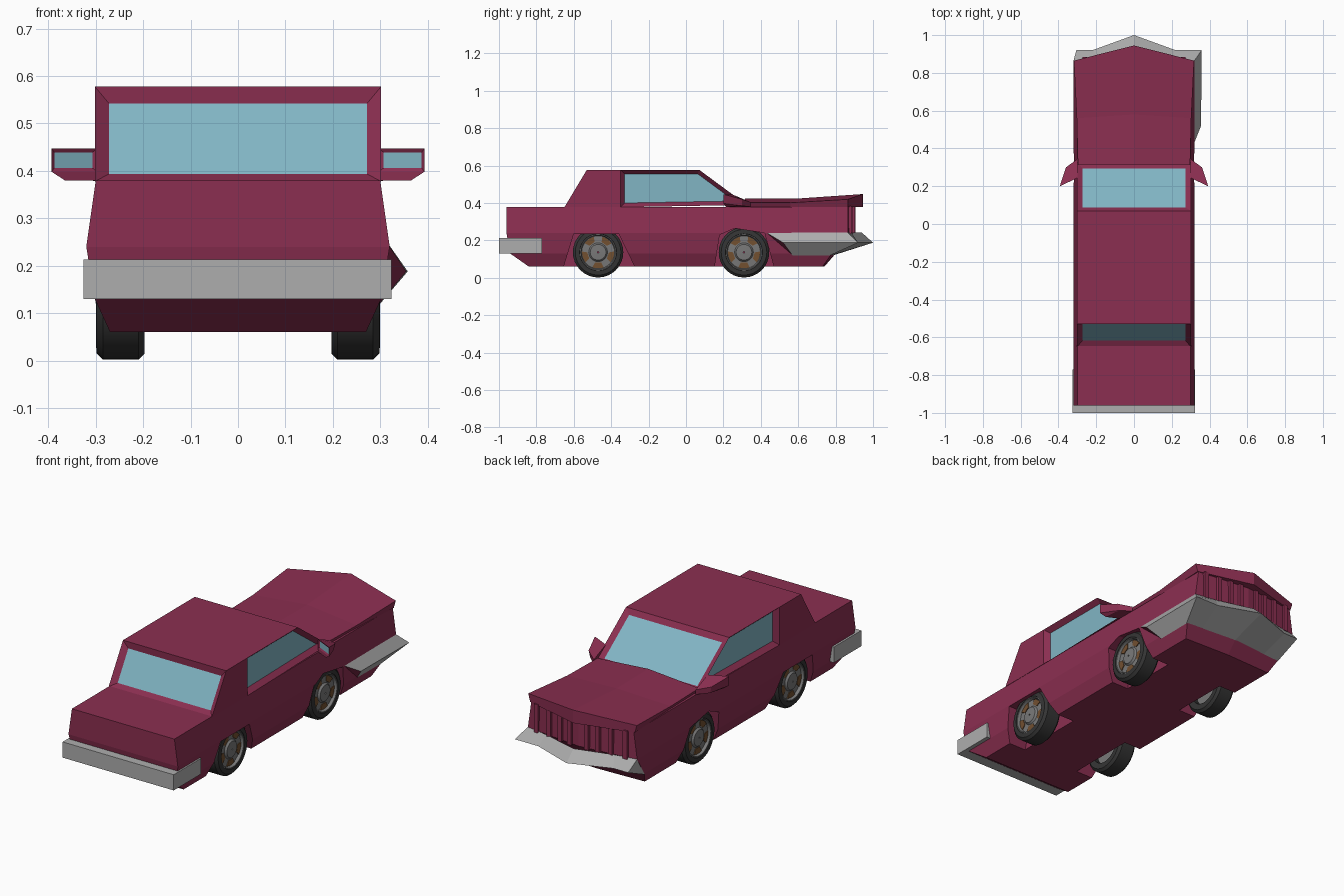
import bpy, bmesh, math
from mathutils import Vector

old = bpy.data.objects.get("Cube")
if old:
    bpy.data.objects.remove(old, do_unlink=True)


def material(name, r, g, b):
    m = bpy.data.materials.new(name)
    m.diffuse_color = (r, g, b, 1)
    m.use_nodes = True
    m.node_tree.nodes["Principled BSDF"].inputs["Base Color"].default_value = (r, g, b, 1)
    return m


MAROON = material("maroon_paint", .26, .028, .082)
GLASS = material("pale_blue_glass", .22, .46, .55)
CHROME = material("bumper_grey", .42, .42, .42)
RUBBER = material("tyre_black", .035, .035, .035)
RIM = material("rim_grey", .19, .19, .19)
BROWN = material("rim_brown", .17, .08, .03)


def build(name, verts, faces, mats, insets=(), tint=None):
    """Mesh from points; insets lists (face, thickness, depth) for glass panes."""
    bm = bmesh.new()
    vs = [bm.verts.new(v) for v in verts]
    fs = [bm.faces.new([vs[i] for i in f]) for f in faces]
    bmesh.ops.recalc_face_normals(bm, faces=bm.faces)
    for i, thick, depth in insets:
        bmesh.ops.inset_individual(bm, faces=[fs[i]], thickness=thick, depth=depth,
                                   use_even_offset=True)
        fs[i].material_index = 1
    for i in tint or ():
        fs[i].material_index = 1
    me = bpy.data.meshes.new(name)
    bm.to_mesh(me)
    bm.free()
    ob = bpy.data.objects.new(name, me)
    bpy.context.collection.objects.link(ob)
    for m in mats:
        me.materials.append(m)
    return ob


def loft(name, rings, mats, closed_loop=False):
    """Skin rings of equal length; cap the ends, or join last ring to first."""
    n, k = len(rings[0]), len(rings)
    faces = [(a * n + i, a * n + (i + 1) % n, (a + 1) % k * n + (i + 1) % n, (a + 1) % k * n + i)
             for a in range(k if closed_loop else k - 1) for i in range(n)]
    if not closed_loop:
        faces += [tuple(range(n)), tuple(range((k - 1) * n, k * n))]
    return build(name, [p for r in rings for p in r], faces, mats)


def prism(name, profile, x0, x1, mat):
    return loft(name, [[(x, y, z) for y, z in profile] for x in (x0, x1)], [mat])


def box(name, x0, x1, y0, y1, z0, z1, mat):
    return prism(name, [(y0, z0), (y1, z0), (y1, z1), (y0, z1)], x0, x1, mat)


# Lower body: stacked plan outlines with a pointed nose
def outline(z, w, rear, corner, tip):
    half = [(w, rear, z), (w, .32, z), (w, corner, z)]
    return half + [(0, tip, z)] + [(-x, y, z) for x, y, z in reversed(half)]


body = loft("body", [outline(.06, .27, -.84, .73, .74), outline(.13, .302, -.94, .78, .8),
                     outline(.24, .32, -.96, .865, .9), outline(.38, .3, -.96, .865, .9)], [MAROON])

# Wheel wells cut from both sides
arches = {"rear": [(-.66, .04), (-.6, .235), (-.36, .235), (-.265, .04)],
          "front": [(.15, .04), (.18, .23), (.26, .265), (.42, .24), (.475, .04)]}
for side in (-1, 1):
    for end, prof in arches.items():
        cutter = prism("well_cutter", prof, side * .17, side * .4, MAROON)
        cutter.hide_render = True
        mod = body.modifiers.new("well", 'BOOLEAN')
        mod.operation, mod.solver, mod.object = 'DIFFERENCE', 'EXACT', cutter
        bpy.context.view_layer.objects.active = body
        bpy.ops.object.modifier_apply(modifier=mod.name)
        bpy.data.objects.remove(cutter, do_unlink=True)

# Cabin with recessed panes
side_pts = [(-.65, .378), (-.53, .578), (-.35, .578), (.07, .578), (.325, .39), (-.35, .378)]
cabin_v = [(x, y, z) for x in (.302, -.302) for y, z in side_pts]
cabin_f = [(0, 1, 7, 6), (3, 4, 10, 9), (2, 3, 4, 5), (8, 9, 10, 11),
           (0, 1, 2, 5), (6, 7, 8, 11), (1, 2, 8, 7), (2, 3, 9, 8), (0, 5, 11, 6), (5, 4, 10, 11)]
build("cabin", cabin_v, cabin_f, [MAROON, GLASS],
      [(0, .03, -.02), (1, .03, -.012), (2, .022, -.025), (3, .022, -.025)])

# Hood: crowned slab overhanging the grille
hood_v, hood_f = [], []
for y, yc, w, edge, crown in ((.315, .315, .297, .402, .425), (.56, .58, .303, .402, .423),
                              (.865, .945, .318, .42, .448)):
    hood_v += [(-w, y, edge), (0, yc, crown), (w, y, edge),
               (w - .012, y, .379), (0, yc, .379), (-w + .012, y, .379)]
for a in (0, 6):
    hood_f += [(a + i, a + (i + 1) % 6, a + 6 + (i + 1) % 6, a + 6 + i) for i in range(6)]
for a in (0, 12):
    hood_f += [(a, a + 1, a + 4, a + 5), (a + 1, a + 2, a + 3, a + 4)]
build("hood", hood_v, hood_f, [MAROON])

# Grille ribs along the pointed nose
for x in (.05, .11, .18, .26):
    for s in (-1, 1):
        y = .9 - .035 * x / .32
        box("grille_rib", s * x - .012, s * x + .012, y - .03, y + .012, .235, .385, MAROON)

# Rear bumper
box("rear_bumper", -.326, .324, -1, -.77, .13, .213, CHROME)

# Nose bumper: wedge section that wraps the +x side only
top = [(-.32, .865), (-.2, .885), (0, .94), (.2, .885), (.32, .865), (.319, .43)]
lip = [(-.305, .92), (-.22, .92), (0, 1), (.22, .92), (.358, .92), (.355, .52)]
low = [(-.3, .77), (-.2, .775), (0, .785), (.2, .775), (.3, .77), (.298, .57)]
sections = [[(*t, .242), (*o, .188), (*b, .12)] for t, o, b in zip(top, lip, low)]
bumper = loft("nose_bumper", sections, [CHROME, MAROON])
bumper.data.polygons[len(bumper.data.polygons) - 1].material_index = 1

# Door mirrors with glass facing the tail
for s in (-1, 1):
    pts = [(.298, .245, .447), (.393, .2, .447), (.393, .2, .398), (.298, .245, .398),
           (.365, .213, .38), (.298, .245, .38),
           (.298, .345, .405), (.36, .3, .42), (.298, .345, .38), (.35, .3, .385)]
    build("door_mirror", [(s * x, y, z) for x, y, z in pts],
          [(0, 1, 2, 3), (3, 2, 4, 5), (0, 1, 7, 6), (1, 2, 9, 7), (2, 4, 9),
           (5, 4, 9, 8), (6, 7, 9, 8), (0, 3, 5, 8, 6)],
          [MAROON, GLASS], [(0, .008, -.004)])


# Wheels: turned tyre and rim, with brown inlays between the spokes
def turned(name, profile, cy, side, mat, steps=32):
    cz = .137
    rings = []
    for i in range(steps):
        a = math.tau * i / steps
        rings.append([(side * x, cy + r * math.cos(a), cz + r * math.sin(a)) for r, x in profile])
    ob = loft(name, rings, [mat], closed_loop=True)
    bpy.ops.object.select_all(action='DESELECT')
    ob.select_set(True)
    bpy.context.view_layer.objects.active = ob
    bpy.ops.object.shade_smooth_by_angle(angle=math.radians(30))
    return ob


TYRE = [(.09, .2), (.122, .197), (.135, .21), (.135, .285), (.122, .298), (.099, .3), (.09, .284)]
DISC = [(.004, .23), (.096, .23), (.1, .21), (.1, .297), (.093, .297), (.088, .282),
        (.05, .284), (.042, .294), (.004, .296)]
for cy in (-.47, .31):
    for s in (-1, 1):
        turned("tyre", TYRE, cy, s, RUBBER)
        turned("rim", DISC, cy, s, RIM)
        for k in range(5):
            mid = math.pi / 2 + math.tau * (k + .5) / 5
            arc = [(.086, mid + d) for d in (-.36, -.12, .12, .36)]
            arc += [(.058, mid + d) for d in (.3, -.3)]
            flat = [(cy + r * math.cos(a), .137 + r * math.sin(a)) for r, a in arc]
            prism("rim_inlay", flat, s * .28, s * .287, BROWN)
